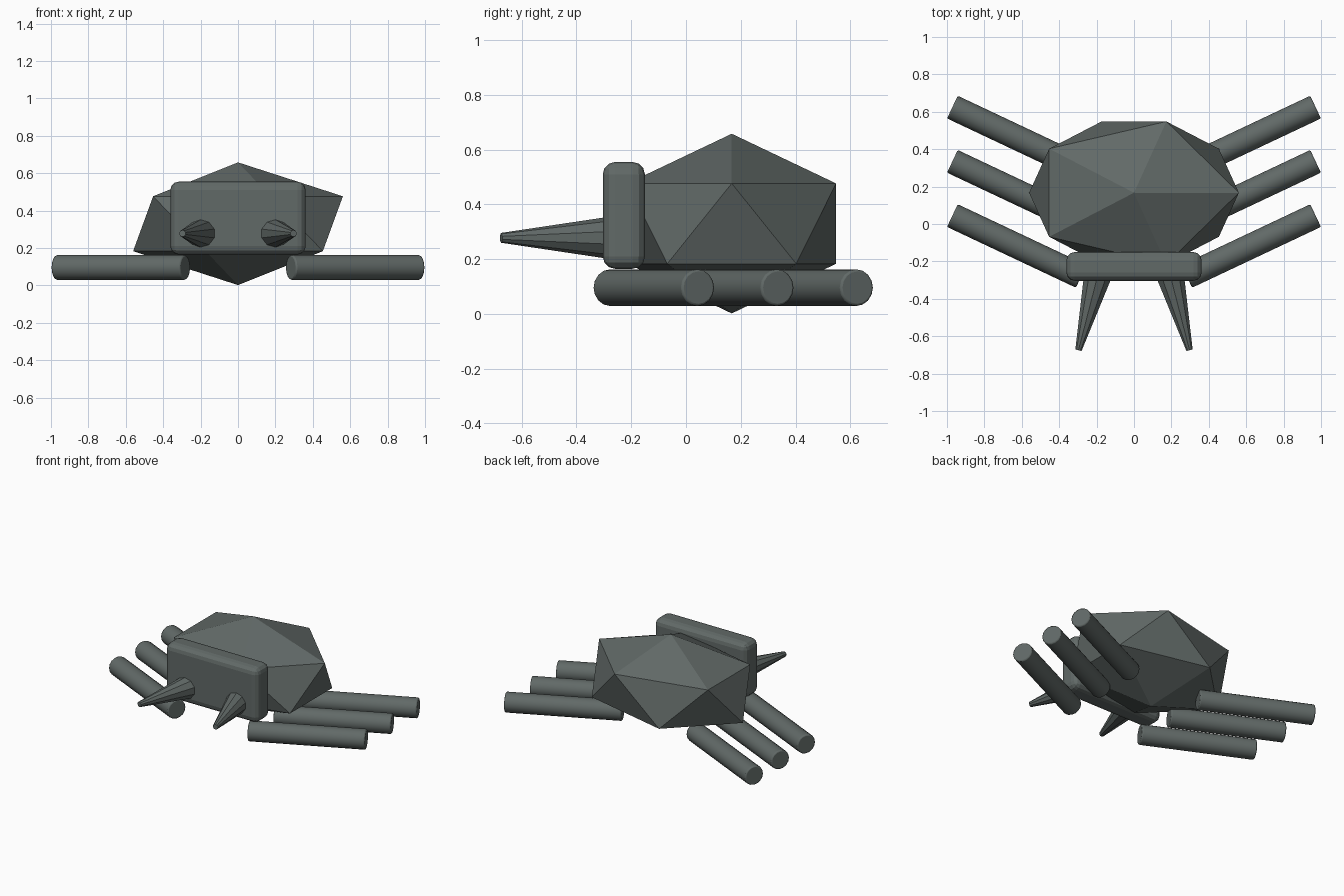
import bpy, math
from mathutils import Vector

if "Cube" in bpy.data.objects:
    bpy.data.objects.remove(bpy.data.objects["Cube"])

grey = bpy.data.materials.new("slate grey")
grey.diffuse_color = (0.12, 0.142, 0.136, 1)
grey.use_nodes = True
grey.node_tree.nodes["Principled BSDF"].inputs["Base Color"].default_value = grey.diffuse_color


def finish(name):
    ob = bpy.context.object
    ob.name = name
    ob.data.materials.append(grey)
    return ob


def bevel(ob, width, segments):
    m = ob.modifiers.new("rounded edges", 'BEVEL')
    m.width = width
    m.segments = segments
    m.limit_method = 'ANGLE'
    m.angle_limit = math.radians(40)


def rod(name, start, end, r1, r2, sides):
    """Straight or tapered rod between two points."""
    a, b = Vector(start), Vector(end)
    bpy.ops.mesh.primitive_cone_add(vertices=sides, radius1=r1, radius2=r2,
                                    depth=(b - a).length, location=(a + b) / 2)
    ob = finish(name)
    ob.rotation_euler = (b - a).to_track_quat('Z', 'Y').to_euler()
    return ob


# Faceted shell
bpy.ops.mesh.primitive_ico_sphere_add(subdivisions=1, radius=1, location=(0, 0.167, 0.33))
shell = finish("body_shell")
shell.scale = (0.627, 0.448, 0.328)

# Rounded slab head
bpy.ops.mesh.primitive_cube_add(size=1, location=(0, -0.227, 0.36))
head = finish("head")
head.scale = (0.724, 0.154, 0.39)
bpy.ops.object.transform_apply(location=False, rotation=False, scale=True)
bevel(head, 0.045, 3)

for side, s in (("left", -1), ("right", 1)):
    # Tapered tusk, its base sunk into the head
    rod("tusk_" + side, (s * 0.19, -0.26, 0.278), (s * 0.297, -0.675, 0.278),
        0.08, 0.018, 10)
    # Three parallel legs swept forward at the root
    for i in range(3):
        y = 0.29 * i
        leg = rod(f"leg_{side}_{i + 1}", (s * 0.282, y - 0.28, 0.096),
                  (s * 0.971, y + 0.045, 0.096), 0.067, 0.067, 16)
        bevel(leg, 0.008, 2)
        bpy.ops.object.shade_smooth_by_angle(angle=math.radians(30))
